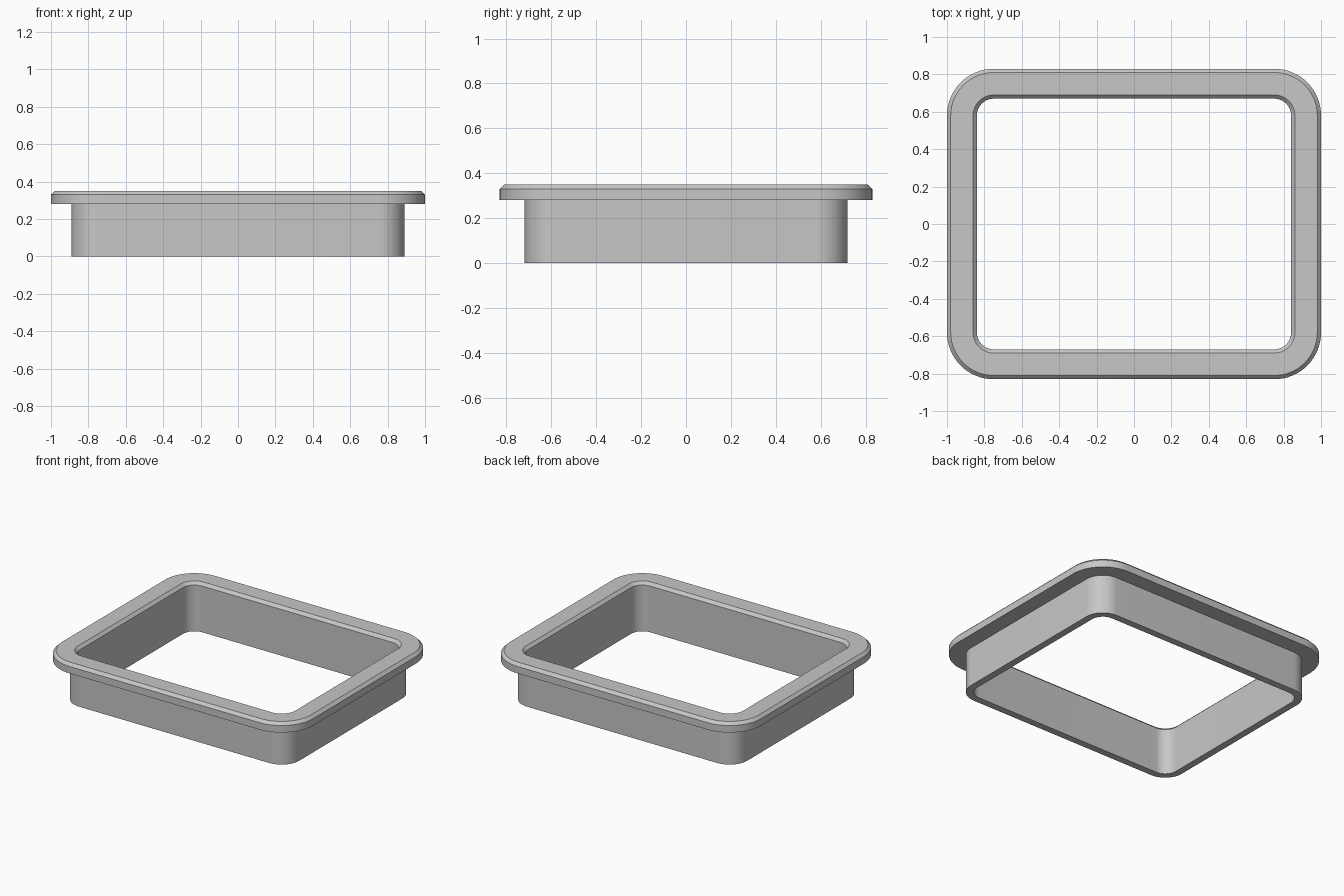
import bpy
import bmesh
from math import cos, sin, pi, radians

cube = bpy.data.objects.get("Cube")
if cube:
    bpy.data.objects.remove(cube, do_unlink=True)

# Centres of the rounded corners; every outline is an offset from these
CORE_X, CORE_Y = 0.75, 0.58
STEPS = 16

grey = bpy.data.materials.new("plain grey")
grey.use_nodes = True
colour = (0.57, 0.57, 0.57, 1)
grey.diffuse_color = colour
grey.node_tree.nodes["Principled BSDF"].inputs["Base Color"].default_value = colour


def rounded_outline(radius, z):
    points = []
    for quarter, (sx, sy) in enumerate([(1, 1), (-1, 1), (-1, -1), (1, -1)]):
        for i in range(STEPS + 1):
            a = (quarter + i / STEPS) * pi / 2
            points.append((sx * CORE_X + radius * cos(a),
                           sy * CORE_Y + radius * sin(a), z))
    return points


def sweep_frame(name, section):
    """Sweep a closed (offset, height) section around the rounded rectangle."""
    bm = bmesh.new()
    rings = [[bm.verts.new(p) for p in rounded_outline(r, z)] for r, z in section]
    for k, ring in enumerate(rings):
        above = rings[(k + 1) % len(rings)]
        for i in range(len(ring)):
            j = (i + 1) % len(ring)
            bm.faces.new((ring[i], ring[j], above[j], above[i]))
    bmesh.ops.recalc_face_normals(bm, faces=bm.faces)
    mesh = bpy.data.meshes.new(name)
    bm.to_mesh(mesh)
    bm.free()
    mesh.materials.append(grey)
    obj = bpy.data.objects.new(name, mesh)
    bpy.context.collection.objects.link(obj)
    bpy.ops.object.select_all(action="DESELECT")
    obj.select_set(True)
    bpy.context.view_layer.objects.active = obj
    bpy.ops.object.shade_smooth_by_angle(angle=radians(30))
    return obj


# Collar wall and overhanging flange with chamfered top edges, in one section
sweep_frame("flanged_frame", [
    (0.09, 0), (0.14, 0),           # bottom of the collar
    (0.14, 0.28), (0.25, 0.28),     # underside of the flange
    (0.25, 0.33), (0.23, 0.35),     # outer chamfer
    (0.11, 0.35), (0.09, 0.33),     # inner chamfer
])
